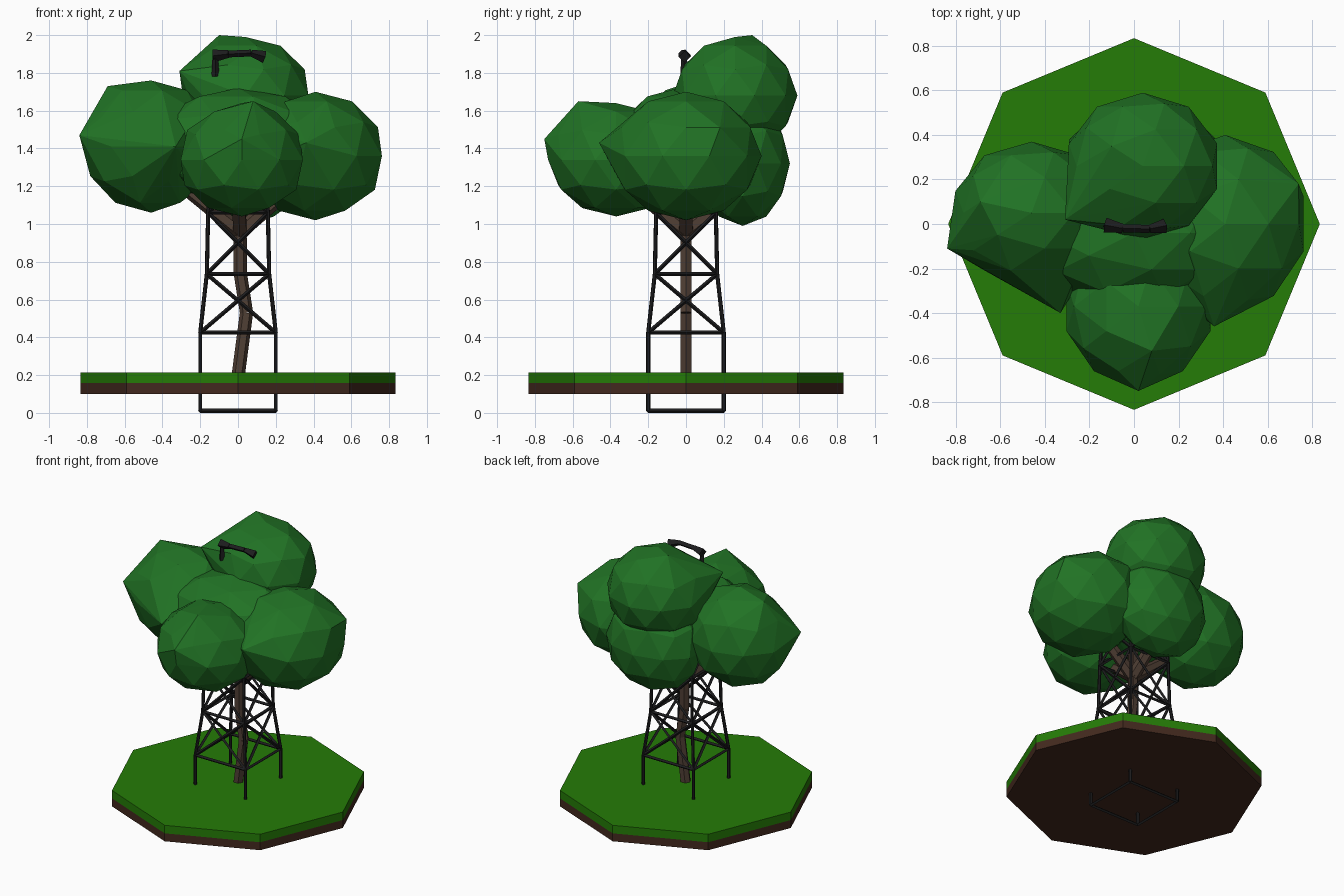
import bpy, bmesh
from mathutils import Vector, Matrix

if "Cube" in bpy.data.objects:
    bpy.data.objects.remove(bpy.data.objects["Cube"])


def material(name, rgb):
    m = bpy.data.materials.new(name)
    m.diffuse_color = (*rgb, 1)
    m.use_nodes = True
    m.node_tree.nodes["Principled BSDF"].inputs["Base Color"].default_value = m.diffuse_color
    return m


LEAF = material("leaf_green", (0.015, 0.17, 0.018))
GRASS = material("grass_green", (0.018, 0.2, 0.002))
SOIL = material("soil_brown", (0.055, 0.022, 0.013))
BARK = material("bark_brown", (0.08, 0.05, 0.035))
METAL = material("dark_metal", (0.012, 0.012, 0.013))


def finish(bm, name, mat):
    bmesh.ops.recalc_face_normals(bm, faces=bm.faces)
    me = bpy.data.meshes.new(name)
    bm.to_mesh(me)
    bm.free()
    me.materials.append(mat)
    ob = bpy.data.objects.new(name, me)
    bpy.context.collection.objects.link(ob)
    return ob


def beam(bm, a, b, r1, r2=None, sides=4):
    a, b = Vector(a), Vector(b)
    d = b - a
    rot = d.to_track_quat('Z', 'Y').to_matrix().to_4x4()
    rot.translation = (a + b) / 2
    bmesh.ops.create_cone(bm, cap_ends=True, segments=sides, radius1=r1,
                          radius2=r1 if r2 is None else r2, depth=d.length, matrix=rot)


# Octagonal island: soil below, grass above
for name, z0, z1, mat in (("soil_base", 0.10, 0.157, SOIL), ("grass_top", 0.157, 0.215, GRASS)):
    bm = bmesh.new()
    beam(bm, (0, 0, z0), (0, 0, z1), 0.835, sides=8)
    finish(bm, name, mat)

# Lattice tower: four legs, horizontal rings and crossed braces
levels = [(0.011, 0.2), (0.425, 0.2), (0.735, 0.165), (1.06, 0.158), (1.36, 0.14)]


def corners(level):
    z, h = level
    return [Vector((x * h, y * h, z)) for x, y in ((-1, -1), (1, -1), (1, 1), (-1, 1))]


bm = bmesh.new()
for i, level in enumerate(levels):
    c = corners(level)
    for k in range(4):
        n = (k + 1) % 4
        beam(bm, c[k], c[n], 0.011)
        if i + 1 < len(levels):
            u = corners(levels[i + 1])
            beam(bm, c[k], u[k], 0.011, sides=6)
            if i > 0:
                beam(bm, c[k], u[n], 0.011)
                beam(bm, c[n], u[k], 0.011)
finish(bm, "lattice_tower", METAL)

# Crooked trunk and four spreading branches
bm = bmesh.new()
trunk = [(0, 0, 0.19), (0.045, 0, 0.53), (0.012, 0, 0.74), (0.01, 0, 1.3)]
for a, b in zip(trunk, trunk[1:]):
    beam(bm, a, b, 0.035, sides=6)
for x, y in ((-1, 0), (1, 0), (0, -1), (0, 1)):
    beam(bm, (0.01, 0, 0.96), (0.33 * x, 0.33 * y, 1.23), 0.042, 0.035, sides=6)
finish(bm, "trunk", BARK)

# Faceted foliage lumps: centre, radii, and a few outer corners pulled out of each
lumps = [
    ((.02, -.37, 1.34), (.34, .36, .30), [(.02, -.75, 1.45), (.08, -.57, 1.65)]),
    ((-.46, .05, 1.41), (.36, .32, .35), [(-.84, -.11, 1.47), (-.33, -.4, 1.41), (-.69, .1, 1.73)]),
    ((.41, 0, 1.36), (.37, .40, .34), [(.74, .18, 1.51), (.36, -.46, 1.43)]),
    ((.04, .26, 1.68), (.35, .33, .31), [(-.1, .35, 2.0), (-.31, .02, 1.81)]),
    ((.04, .3, 1.32), (.35, .25, .33), []),
    ((0, -.04, 1.42), (.48, .33, .3), []),
]
parts = []
for centre, radii, tips in lumps:
    ball = bmesh.new()
    bmesh.ops.create_icosphere(ball, subdivisions=2, radius=1,
                               matrix=Matrix.LocRotScale(Vector(centre), None, Vector(radii)))
    bm = bmesh.new()
    for p in [v.co.copy() for v in ball.verts] + tips:
        bm.verts.new(p)
    ball.free()
    bmesh.ops.convex_hull(bm, input=bm.verts[:])
    bmesh.ops.delete(bm, geom=[v for v in bm.verts if not v.link_faces], context='VERTS')
    parts.append(finish(bm, "foliage_lump", LEAF))

# Merge the lumps into one crown
crown = parts[0]
crown.name = "foliage_crown"
for p in parts[1:]:
    mod = crown.modifiers.new("merge", 'BOOLEAN')
    mod.operation, mod.solver, mod.object = 'UNION', 'EXACT', p
bpy.context.view_layer.update()
merged = bpy.data.meshes.new_from_object(crown.evaluated_get(bpy.context.evaluated_depsgraph_get()))
crown.modifiers.clear()
crown.data = merged
for p in parts[1:]:
    bpy.data.objects.remove(p)

# Small bent metal bracket poking out of the crown
bm = bmesh.new()
bent = [(-.13, -.005, 1.89), (-.05, -.02, 1.9), (.07, -.022, 1.905), (.14, -.008, 1.885)]
for a, b, r1, r2 in zip(bent, bent[1:], (.034, .018, .018), (.02, .018, .032)):
    beam(bm, a, b, r1, r2)
beam(bm, (-.12, -.01, 1.9), (-.12, -.01, 1.78), .015, .02)
finish(bm, "top_bracket", METAL)
